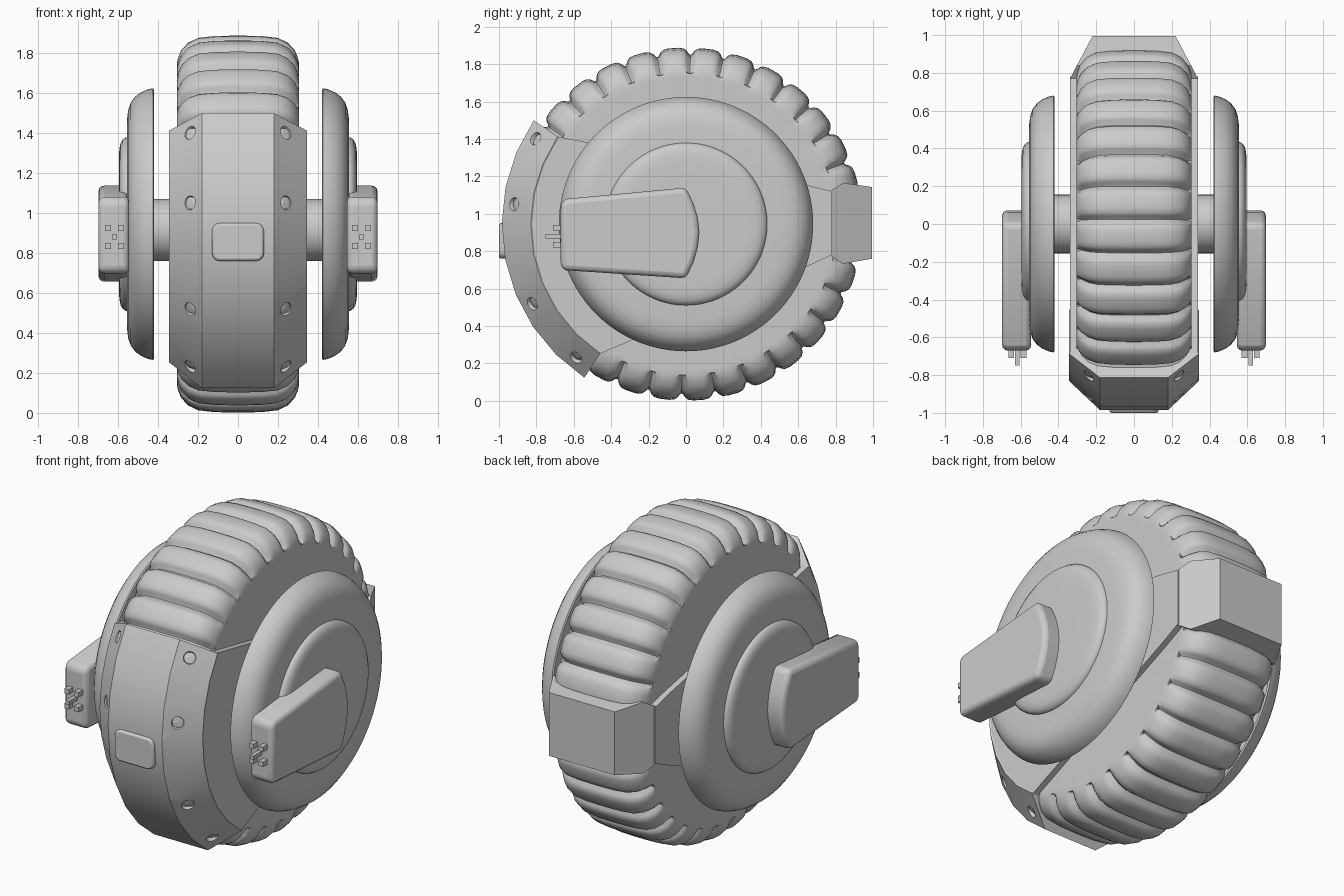
import bpy, bmesh
from math import sin, cos, radians, tau
from mathutils import Matrix, Vector

if "Cube" in bpy.data.objects:
    bpy.data.objects.remove(bpy.data.objects["Cube"])

HUB_Z = 0.945
GREY = (0.6, 0.6, 0.6, 1)
grey = bpy.data.materials.new("plain_grey")
grey.use_nodes = True
grey.diffuse_color = GREY
grey.node_tree.nodes["Principled BSDF"].inputs["Base Color"].default_value = GREY


def finish(name, bm):
    """Turn a bmesh into a named, shaded object."""
    bmesh.ops.recalc_face_normals(bm, faces=bm.faces)
    mesh = bpy.data.meshes.new(name)
    bm.to_mesh(mesh)
    bm.free()
    mesh.materials.append(grey)
    ob = bpy.data.objects.new(name, mesh)
    bpy.context.collection.objects.link(ob)
    smooth(ob)
    return ob


def smooth(ob):
    bpy.ops.object.select_all(action='DESELECT')
    ob.select_set(True)
    bpy.context.view_layer.objects.active = ob
    bpy.ops.object.shade_smooth_by_angle(angle=radians(32))


def loft(name, rings):
    """Skin a series of equal closed rings and cap both ends."""
    bm = bmesh.new()
    loops = [[bm.verts.new(p) for p in ring] for ring in rings]
    n = len(loops[0])
    for a, b in zip(loops, loops[1:]):
        for i in range(n):
            j = (i + 1) % n
            bm.faces.new((a[i], a[j], b[j], b[i]))
    bm.faces.new(loops[0])
    bm.faces.new(loops[-1])
    return finish(name, bm)


def polar(x, r, t):
    """Point at radius r and angle t around the wheel axis."""
    return (x, r * cos(t), HUB_Z + r * sin(t))


def lathe(name, profile, n=96, lift=0):
    return loft(name, [[Vector(polar(x, r, tau * i / n)) + Vector((0, 0, lift))
                        for i in range(n)] for x, r in profile])


def prism(name, outline, x0, x1):
    return loft(name, [[(x, y, z) for y, z in outline] for x in (x0, x1)])


def bevel(ob, width, segments=3):
    m = ob.modifiers.new("bevel", 'BEVEL')
    m.width, m.segments, m.limit_method = width, segments, 'ANGLE'
    return ob


def mirror(ob):
    ob.modifiers.new("mirror", 'MIRROR')
    return ob


# Tyre: rounded section with 32 lumps parted by crosswise grooves
TREADS = 32
lump = [(0, 1), (.05, .85), (.11, .45), (.2, .15), (.35, .03),
        (.65, .03), (.8, .15), (.89, .45), (.95, .85)]
half = [(.305, .3, 0), (.305, .78, 0), (.305, .81, .1), (.3, .835, .8), (.285, .872, 1),
        (.25, .91, 1), (.2, .934, 1), (.12, .943, 1), (.04, .945, 1)]
section = half + [(-x, r, g) for x, r, g in reversed(half)]
tyre_rings = []
for x, r, g in section:
    ring = []
    for k in range(TREADS):
        for f, depth in lump:
            t = radians(88.5) + tau * (k + f) / TREADS
            d = depth * g
            ring.append(polar(x * (1 - .06 * d), r - .04 * d, t))
    tyre_rings.append(ring)
loft("tyre", tyre_rings)

# Axle and the stepped, rounded hub covers on both sides
lathe("axle", [(-.5, .155), (.5, .155)], 48, -.03)
mirror(lathe("hub_cover", [(.42, .672), (.426, .68), (.45, .675), (.485, .66), (.515, .638),
                           (.537, .608), (.55, .57), (.556, .52), (.556, .3)]))
mirror(lathe("hub_cap", [(.54, .435), (.562, .434), (.577, .424), (.588, .405),
                         (.594, .375), (.596, .33), (.596, .1)]))

# Front guard: chamfered shell swept around the front of the tyre
RIM, SHOULDER = .985, .83
START, END, STEPS = radians(145.7), radians(236.5), 8
arc = [START + (END - START) * i / STEPS for i in range(STEPS + 1)]
shell = [(.345, SHOULDER), (.18, RIM), (-.18, RIM), (-.345, SHOULDER), (-.3, .76), (.3, .76)]
guard = loft("front_guard", [[polar(x, r, t) for x, r in shell] for t in arc])

# Screw holes sunk in the guard's chamfers, each with a small domed screw
cutter_bm, screw_bm = bmesh.new(), bmesh.new()
for degrees in (150.4, 173.4, 207.4, 230.5):
    t = radians(degrees)
    for side in (1, -1):
        normal = Vector((side * .155, .165 * cos(t), .165 * sin(t))).normalized()
        turn = normal.to_track_quat('Z', 'Y').to_matrix().to_4x4()
        spot = Vector(polar(side * .24, .925, t))
        bmesh.ops.create_cone(cutter_bm, cap_ends=True, segments=20, radius1=.024, radius2=.048,
                              depth=.06, matrix=Matrix.Translation(spot) @ turn)
        bmesh.ops.create_uvsphere(screw_bm, u_segments=12, v_segments=8, radius=.02,
                                  matrix=Matrix.Translation(spot - normal * .03) @ turn)
cutter = finish("screw_hole_cutter", cutter_bm)
cutter.hide_render = True
finish("guard_screws", screw_bm)
cut = guard.modifiers.new("screw_holes", 'BOOLEAN')
cut.object, cut.operation, cut.solver = cutter, 'DIFFERENCE', 'EXACT'
bpy.context.view_layer.objects.active = guard
bpy.ops.object.modifier_apply(modifier=cut.name)
bpy.data.objects.remove(cutter)
smooth(guard)

# Side plates joining the guard to the rear clip
plate = [polar(0, SHOULDER, t)[1:] for t in arc]
plate += [(.64, .715), (.78, .78), (.78, 1.12), (.66, 1.15)]
mirror(prism("side_plate", plate, .29, .34))


# Rear clip: block flaring in height and tapering in width
def slab(y, x, low, high):
    return [(-x, y, low), (x, y, low), (x, y, high), (-x, y, high)]


loft("rear_clip", [slab(.77, .338, .778, 1.122), slab(.84, .302, .733, 1.165),
                   slab(.995, .22, .76, 1.143)])

# Badge on the front of the guard
badge_bm = bmesh.new()
bmesh.ops.create_cube(badge_bm, size=1, matrix=Matrix.LocRotScale(
    Vector((0, -.965, .855)), None, Vector((.26, .07, .19))))
corners = [e for e in badge_bm.edges if abs(e.verts[0].co.y - e.verts[1].co.y) > .01]
bmesh.ops.bevel(badge_bm, geom=corners, offset=.04, segments=4, profile=.5, affect='EDGES')
bevel(finish("front_badge", badge_bm), .012, 2)

# Side arms, widening to a curved rear end
arm = [(-.67, .71), (-.64, .698), (0, .655), (.04, .74), (.063, .82), (.072, .9),
       (.063, .98), (.04, 1.055), (0, 1.14), (-.64, 1.08), (-.67, 1.06)]
mirror(bevel(prism("side_arm", arm, .545, .698), .028))

# Connector studs and pin on the arm fronts
stud_bm = bmesh.new()
blocks = [((dx, -.685, .88 + dz), (.03, .05, .03)) for dx in (.585, .65) for dz in (-.045, .045)]
blocks.append(((.6175, -.7, .88), (.024, .1, .024)))
for place, size in blocks:
    bmesh.ops.create_cube(stud_bm, size=1, matrix=Matrix.LocRotScale(
        Vector(place), None, Vector(size)))
mirror(finish("arm_connector", stud_bm))
